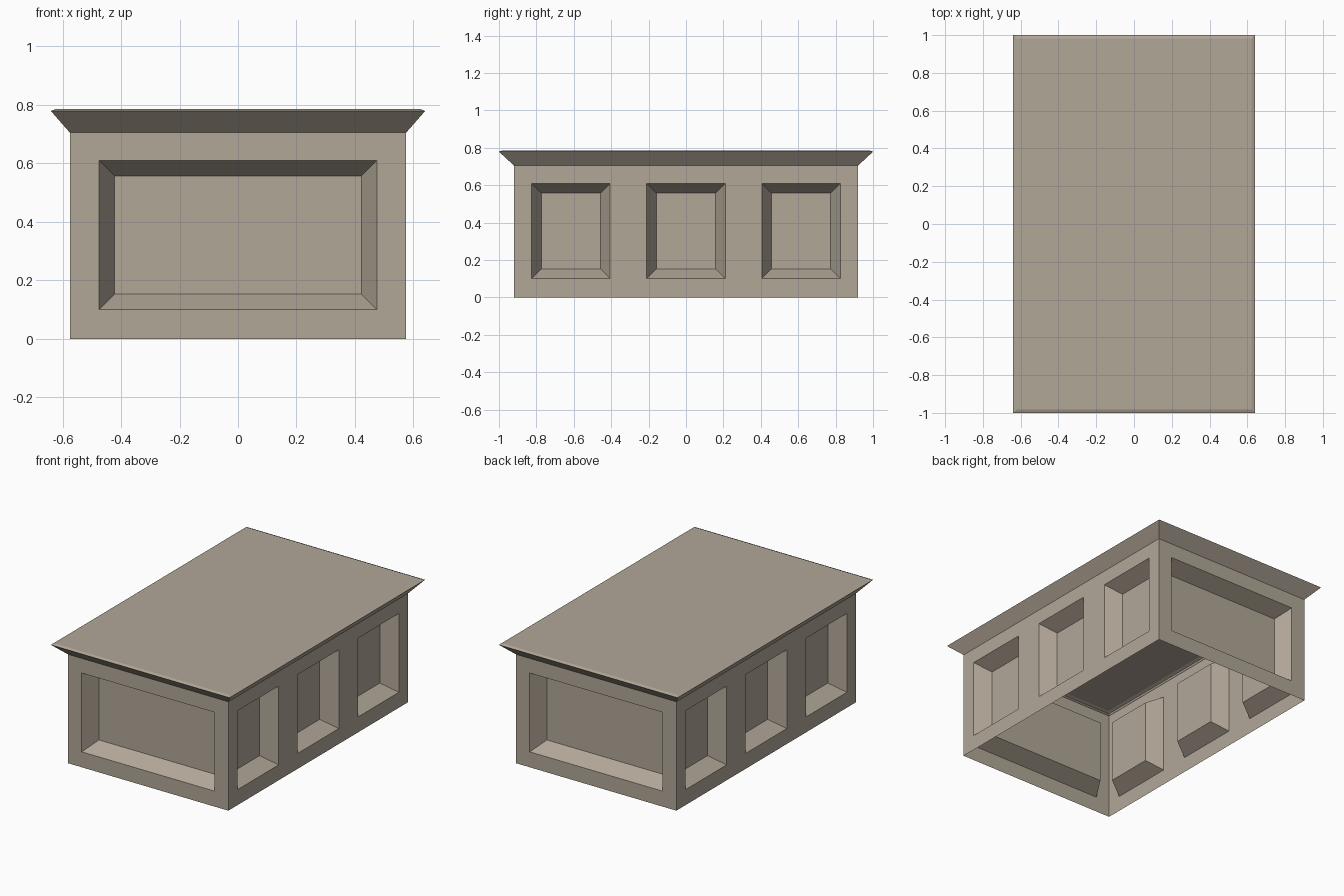
import bpy, bmesh, math
from mathutils import Matrix

if "Cube" in bpy.data.objects:
    bpy.data.objects.remove(bpy.data.objects["Cube"])

stone = bpy.data.materials.new("warm grey stone")
stone.diffuse_color = (0.445, 0.386, 0.314, 1)
stone.use_nodes = True
stone.node_tree.nodes["Principled BSDF"].inputs["Base Color"].default_value = stone.diffuse_color

HX, HY, WALL_TOP = 0.575, 0.92, 0.705
PANEL_Z = (0.10, 0.61)
BEVEL, DEPTH = 0.053, 0.10


def finish(bm, name):
    mesh = bpy.data.meshes.new(name)
    bm.to_mesh(mesh)
    bm.free()
    mesh.materials.append(stone)
    obj = bpy.data.objects.new(name, mesh)
    bpy.context.collection.objects.link(obj)
    return obj


def add_wall(bm, half_width, dist, angle, panels):
    """Wall facing -y with sunken panels, then turned about z."""
    us = [-half_width] + [u for p in panels for u in p] + [half_width]
    vs = [0, *PANEL_Z, WALL_TOP]
    grid = [[bm.verts.new((u, -dist, v)) for v in vs] for u in us]
    sunken = []
    for i in range(len(us) - 1):
        for j in range(3):
            f = bm.faces.new((grid[i][j], grid[i + 1][j],
                              grid[i + 1][j + 1], grid[i][j + 1]))
            if j == 1 and i % 2 == 1:
                sunken.append(f)
    bm.normal_update()
    verts = {v for col in grid for v in col}
    res = bmesh.ops.inset_individual(bm, faces=sunken, thickness=BEVEL,
                                     depth=0, use_even_offset=True)
    inner = {v for f in sunken for v in f.verts}
    for v in inner:
        v.co.y = -dist + DEPTH
    for f in res["faces"]:
        verts.update(f.verts)
    bmesh.ops.rotate(bm, verts=list(verts | inner), cent=(0, 0, 0),
                     matrix=Matrix.Rotation(angle, 3, 'Z'))


# Body: open-bottomed shell, one panel on each end and three on each side
bm = bmesh.new()
end_panels = [(-0.475, 0.475)]
side_panels = [(c - 0.21, c + 0.21) for c in (-0.615, 0, 0.615)]
for turn in (0, math.pi):
    add_wall(bm, HX, HY, turn, end_panels)
    add_wall(bm, HY, HX, turn + math.pi / 2, side_panels)
bmesh.ops.remove_doubles(bm, verts=bm.verts[:], dist=0.001)
finish(bm, "panelled_body")

# Lid: flared cornice closing into a flat top with a slight edge bevel
bm = bmesh.new()
rings = []
for x, y, z in ((HX, HY, WALL_TOP), (0.64, 1.0, 0.779), (0.622, 0.982, 0.786)):
    rings.append([bm.verts.new((sx * x, sy * y, z))
                  for sx, sy in ((-1, -1), (1, -1), (1, 1), (-1, 1))])
for low, high in zip(rings, rings[1:]):
    for i in range(4):
        k = (i + 1) % 4
        bm.faces.new((low[i], low[k], high[k], high[i]))
bm.faces.new(rings[-1])
finish(bm, "flared_lid")
